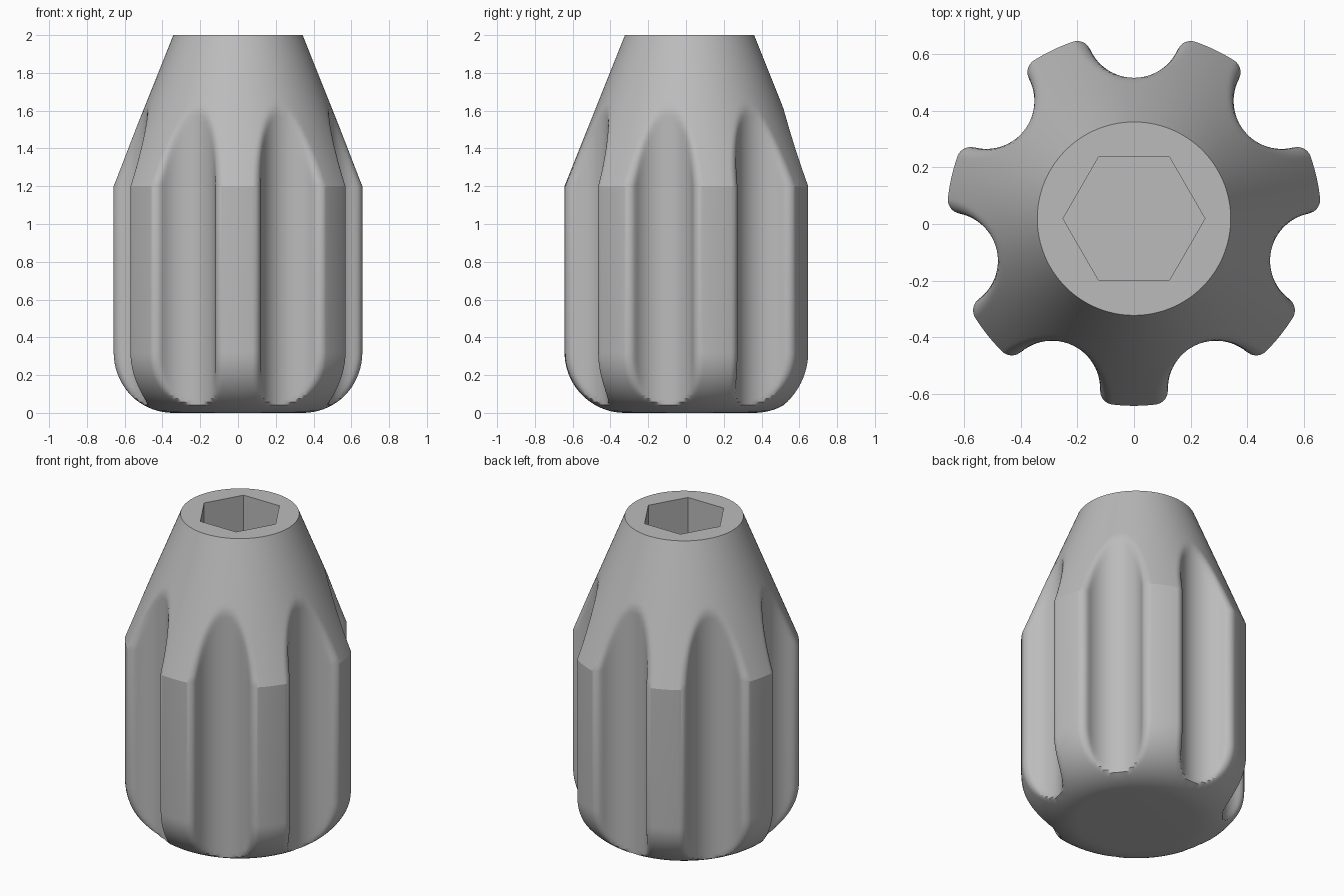
import bpy, bmesh, math

cube = bpy.data.objects.get("Cube")
if cube:
    bpy.data.objects.remove(cube, do_unlink=True)

AXIS_Y = 0.019                 # knob axis, offset so the lobed outline is centred
LOBES = 7
R_BODY, R_END = 0.662, 0.342   # cylinder radius, end face radius
GROOVE_D, GROOVE_R, FILLET = 0.668, 0.17, 0.05
BASE_ROUND, SHOULDER, TOP = 0.32, 1.2, 2.0
HEX_R, HEX_DEPTH = 0.251, 0.8


def fillet_angles(R):
    """Angles from the groove axis where the fillet meets the groove and the rim."""
    a, c = R - FILLET, GROOVE_R + FILLET
    phi = math.acos((GROOVE_D**2 + a * a - c * c) / (2 * GROOVE_D * a))
    k = FILLET / c
    x = a * math.cos(phi) * (1 - k) + GROOVE_D * k
    y = a * math.sin(phi) * (1 - k)
    return math.atan2(y, x), phi


def outline(t, R):
    """Radius of the fluted cross-section at angle t from a groove axis."""
    if R <= GROOVE_D - GROOVE_R + 1e-4:
        return R
    inner, phi = fillet_angles(R)
    if t >= phi:
        return R
    if t > inner:
        a = R - FILLET
        s = a * math.sin(t - phi)
        return a * math.cos(t - phi) + math.sqrt(max(0, FILLET**2 - s * s))
    s = GROOVE_D * math.sin(t)
    return GROOVE_D * math.cos(t) - math.sqrt(max(0, GROOVE_R**2 - s * s))


# Angles for half a sector: groove, fillet, then rim
inner, phi = fillet_angles(R_BODY)
half = math.pi / LOBES
sweep = math.acos((GROOVE_D - outline(inner, R_BODY) * math.cos(inner)) / GROOVE_R)
steps = []
for i in range(12):
    u = sweep * i / 12
    steps.append(math.atan2(GROOVE_R * math.sin(u), GROOVE_D - GROOVE_R * math.cos(u)))
steps += [inner + (phi - inner) * (1 - (1 - i / 10)**1.0) for i in range(10)]
steps += [phi + (half - phi) * i / 4 for i in range(5)]
sector = [-t for t in reversed(steps[1:])] + steps[:-1]

# Side profile (radius, height): rounded base, straight body, tapered nose
profile = []
for i in range(19):
    u = math.pi / 2 * i / 18
    profile.append((R_END + BASE_ROUND * math.sin(u), BASE_ROUND * (1 - math.cos(u))))
for i in range(25):
    f = i / 24
    profile.append((R_BODY + (R_END - R_BODY) * f, SHOULDER + (TOP - SHOULDER) * f))

# Fluted body skin
bm = bmesh.new()
rings = []
for R, z in profile:
    ring = []
    for n in range(LOBES):
        for t in sector:
            a = math.pi / 2 + 2 * half * n + t
            r = outline(abs(t), R)
            ring.append(bm.verts.new((r * math.cos(a), AXIS_Y + r * math.sin(a), z)))
    rings.append(ring)
count = len(rings[0])
for low, high in zip(rings, rings[1:]):
    for i in range(count):
        j = (i + 1) % count
        bm.faces.new((low[i], low[j], high[j], high[i]))
bm.faces.new(list(reversed(rings[0])))


# Hexagonal socket sunk into the top face
def hexagon(z):
    return [bm.verts.new((HEX_R * math.cos(k * math.pi / 3),
                          AXIS_Y + HEX_R * math.sin(k * math.pi / 3), z)) for k in range(6)]


mouth, floor = hexagon(TOP), hexagon(TOP - HEX_DEPTH)
for i in range(6):
    j = (i + 1) % 6
    bm.faces.new((mouth[i], mouth[j], floor[j], floor[i]))
bm.faces.new(floor)
rim = [bm.edges.get((loop[i], loop[i - 1])) for loop in (rings[-1], mouth)
       for i in range(len(loop))]
bmesh.ops.triangle_fill(bm, edges=rim, use_beauty=True, normal=(0, 0, 1))
bmesh.ops.recalc_face_normals(bm, faces=bm.faces)

mesh = bpy.data.meshes.new("fluted_knob")
bm.to_mesh(mesh)
bm.free()
knob = bpy.data.objects.new("fluted_knob", mesh)
bpy.context.collection.objects.link(knob)

grey = bpy.data.materials.new("plain_grey")
grey.use_nodes = True
colour = (0.5, 0.5, 0.5, 1)
grey.diffuse_color = colour
grey.node_tree.nodes["Principled BSDF"].inputs["Base Color"].default_value = colour
mesh.materials.append(grey)

# Smooth flutes with crisp shoulder, socket and end faces
bpy.ops.object.select_all(action="DESELECT")
knob.select_set(True)
bpy.context.view_layer.objects.active = knob
bpy.ops.object.shade_smooth_by_angle(angle=math.radians(20))
